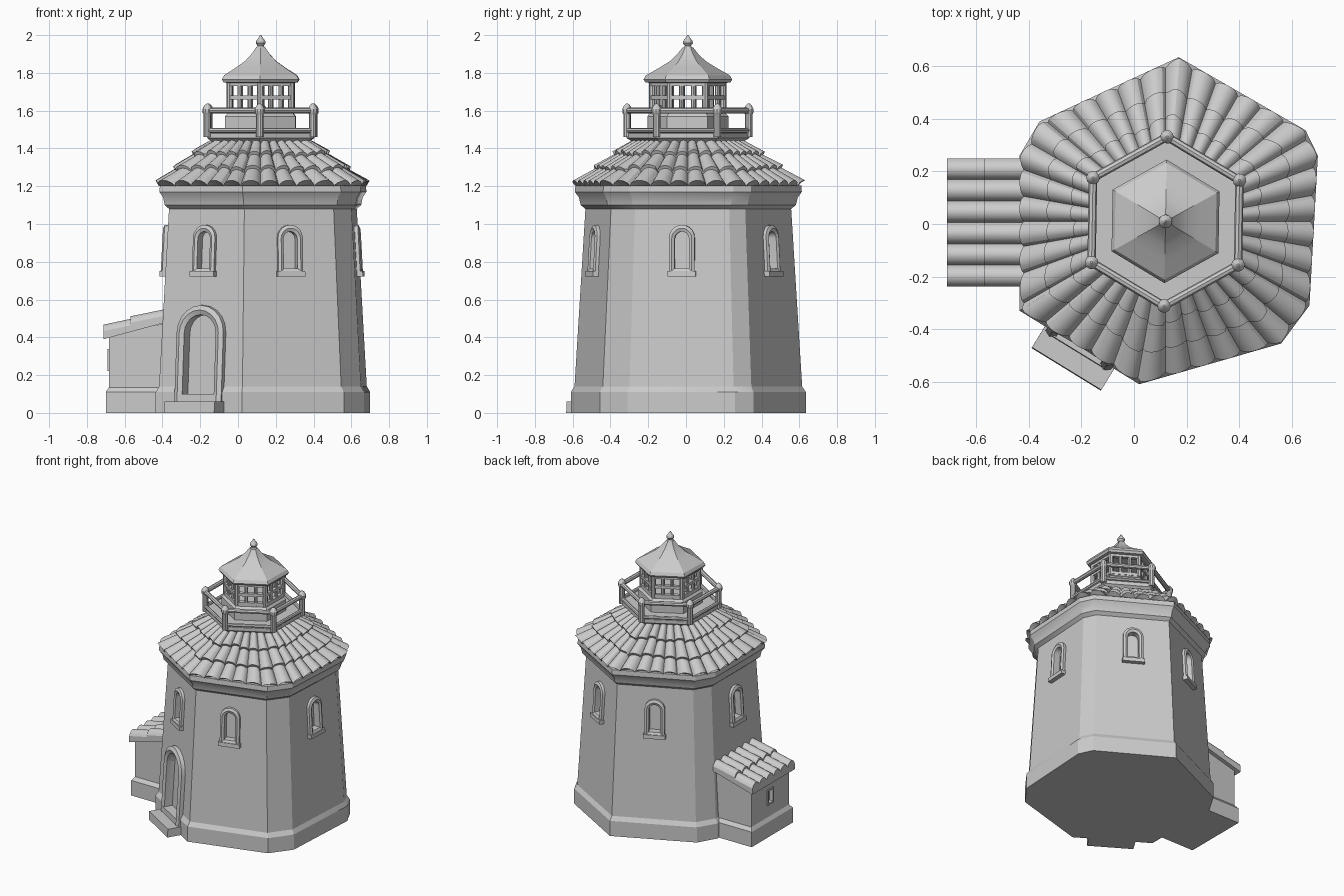
import bpy, bmesh, math, random
from mathutils import Vector

if "Cube" in bpy.data.objects:
    bpy.data.objects.remove(bpy.data.objects["Cube"])

random.seed(4)
C = Vector((0.13, 0.01))
FOOT = [Vector(p) for p in ((-.436, -.33), (.02, -.61), (.56, -.455), (.668, -.31), (.70, .26),
                            (.653, .357), (.17, .635), (-.36, .39), (-.436, .26))]
LC = Vector((0.12, 0.01))  # lantern centre


def mesh(name, verts, faces):
    me = bpy.data.meshes.new(name)
    me.from_pydata([tuple(v) for v in verts], [], faces)
    bm = bmesh.new()
    bm.from_mesh(me)
    bmesh.ops.recalc_face_normals(bm, faces=bm.faces)
    bm.to_mesh(me)
    bm.free()
    ob = bpy.data.objects.new(name, me)
    bpy.context.collection.objects.link(ob)
    return ob


def loft(name, rings, closed=False):
    """Skin equal-length rings; capped at both ends unless closed into a loop."""
    n, m = len(rings[0]), len(rings)
    faces = []
    for i in range(m if closed else m - 1):
        a, b = i * n, (i + 1) % m * n
        faces += [(a + j, a + (j + 1) % n, b + (j + 1) % n, b + j) for j in range(n)]
    if not closed:
        faces += [tuple(range(n)), tuple(range((m - 1) * n, m * n))]
    return mesh(name, [v for r in rings for v in r], faces)


def box(name, x0, x1, y0, y1, z0, z1):
    return loft(name, [[(x0, y0, z), (x1, y0, z), (x1, y1, z), (x0, y1, z)] for z in (z0, z1)])


def ngon(r, z, n=6, c=LC):
    off = math.radians(29)
    return [Vector((c.x + r * math.cos(off + i * math.tau / n),
                    c.y + r * math.sin(off + i * math.tau / n), z)) for i in range(n)]


def lathe(name, prof, n=6, c=LC):
    return loft(name, [ngon(r, z, n, c) for r, z in prof])


def bar(name, a, b, r, n=8):
    d = (b - a).normalized()
    s = d.orthogonal().normalized()
    t = d.cross(s)
    ring = [s * r * math.cos(i * math.tau / n) + t * r * math.sin(i * math.tau / n) for i in range(n)]
    return loft(name, [[p + v for v in ring] for p in (a, b)])


def foot(k, z):
    return [Vector((*(C + (p - C) * k), z)) for p in FOOT]


def wall_k(z):
    return .965 - (z - .14) * .09 / .94


def wall_map(i):
    """Map (along, height, outward) onto the leaning wall between foot corners i and i+1."""
    a, b = FOOT[i], FOOT[(i + 1) % 9]
    mid, d = (a + b) / 2, (b - a).normalized()
    nrm = Vector((d.y, -d.x))
    return lambda u, z, o: Vector((*(C + (mid - C) * wall_k(z) + d * u + nrm * o), z))


def arch(hw, z0, top, n=10):
    zc = top - hw
    return [(-hw, z0), (hw, z0)] + [(hw * math.cos(math.pi * i / n), zc + hw * math.sin(math.pi * i / n))
                                    for i in range(n + 1)]


def cut(target, cutter):
    m = target.modifiers.new("cut", 'BOOLEAN')
    m.operation, m.object, m.solver = 'DIFFERENCE', cutter, 'EXACT'
    cutter.hide_render = True
    cutter.display_type = 'WIRE'


# Tapered tower with plinth and flared cornice
tower = loft("tower_body", [foot(k, z) for k, z in (
    (1, 0), (1, .11), (.968, .14), (.875, 1.08), (.915, 1.10), (.93, 1.14), (.965, 1.17), (.96, 1.205))])


def opening(name, i, outer, inner, proud, depth):
    f = wall_map(i)
    put = lambda prof, o: [f(u, z, o) for u, z in prof]
    cut(tower, loft(name + "_cutter", [put(inner, -depth), put(inner, .1)]))
    mid = [((a[0] + b[0]) / 2, (a[1] + b[1]) / 2) for a, b in zip(outer, inner)]
    loft(name + "_frame", [put(outer, -.02), put(outer, proud * .7), put(mid, proud),
                           put(inner, proud * .7), put(inner, -.02)], True)
    return f


def wall_block(name, f, hw, z0, z1, o0, o1):
    loft(name, [[f(-hw, z, o0), f(hw, z, o0), f(hw, z, o1), f(-hw, z, o1)] for z in (z0, z1)])


# Arched windows, one per main wall
for w, i in enumerate((0, 1, 3, 5, 6, 8)):
    f = opening(f"window_{w}", i, arch(.068, .735, .995), arch(.038, .765, .96), .026, .03)
    wall_block(f"window_sill_{w}", f, .075, .722, .75, -.02, .032)

# Door surround and steps
f = opening("door", 0, arch(.145, .05, .57), arch(.098, .055, .52), .04, .03)
wall_block("door_step", f, .155, 0, .06, -.04, .11)
wall_block("door_threshold", f, .115, .05, .1, -.04, .035)


# Tiled main roof
def ray(poly, c, th):
    d = Vector((math.cos(th), math.sin(th)))
    for a, b in zip(poly, poly[1:] + poly[:1]):
        a, e = a - c, b - a
        den = d.x * e.y - d.y * e.x
        if abs(den) > 1e-9:
            s = (a.x * e.y - a.y * e.x) / den
            t = (a.x * d.y - a.y * d.x) / den
            if s > 0 and -1e-6 <= t <= 1 + 1e-6:
                return d * s
    return d * .5


RIBS, SUB = 36, 8
eave = [C + (p - C) * .955 for p in FOOT]
crown = [v.xy for v in ngon(.28, 0)]
jit = [random.uniform(-.03, .03) for _ in range(RIBS * 3)]
rings = [[] for _ in range(7)]
rings[0] = []
for s in range(RIBS * SUB):
    th = s * math.tau / (RIBS * SUB)
    lo, hi = ray(eave, LC, th), ray(crown, LC, th)
    rib = s // SUB
    hump = math.sin(math.pi * (s % SUB) / SUB) ** .6 if s % SUB else 0
    rings[0].append((*(LC + lo * .9), 1.185))
    for row in range(3):
        for e in (0, 1):
            t = (row + e) / 3
            if 0 < t < 1:
                t += jit[rib + RIBS * (row + e - 1)]
            lift = (.022, .002)[e] + .036 * hump * (1 - .35 * t)
            p = LC + lo.lerp(hi, t)
            p += lo.normalized() * lift * .45
            rings[1 + row * 2 + e].append((p.x, p.y, 1.185 + .245 * t + lift * .8))
loft("tiled_roof", rings)

# Gallery deck and railing
lathe("gallery_deck", [(.27, 1.40), (.30, 1.44), (.325, 1.455), (.325, 1.48), (.31, 1.49)])
low, high = ngon(.322, 1.495), ngon(.322, 1.6)
for i in range(6):
    j = (i + 1) % 6
    bar(f"lower_rail_{i}", low[i], low[j], .013)
    bar(f"upper_rail_{i}", high[i], high[j], .016)
    lathe(f"railing_post_{i}", [(.02, 1.46), (.02, 1.58), (.026, 1.59), (.026, 1.61), (.016, 1.628), (.004, 1.638)],
          10, low[i].xy)

# Lantern base and open lattice
lathe("lantern_base", [(.215, 1.47), (.215, 1.57), (.2, 1.585), (.2, 1.605)])


def hex_ring(name, r, w, z0, z1):
    loft(name, [ngon(r, z0), ngon(r, z1), ngon(r - w, z1), ngon(r - w, z0)], True)


for n, (z0, z1) in enumerate(((1.595, 1.615), (1.66, 1.68), (1.73, 1.765))):
    hex_ring(f"lantern_ring_{n}", .203, .032, z0, z1)
a, b = ngon(.188, 1.59), ngon(.188, 1.75)
for i in range(6):
    j = (i + 1) % 6
    for q in range(3):
        t = q / 3
        bar(f"lantern_bar_{i}_{q}", a[i].lerp(a[j], t), b[i].lerp(b[j], t), .012 if q else .017)

# Lantern roof and finial
lathe("lantern_roof", [(.19, 1.745), (.225, 1.75), (.235, 1.765), (.222, 1.787), (.15, 1.828),
                       (.095, 1.862), (.055, 1.90), (.028, 1.935)])
lathe("finial", [(.018, 1.92), (.022, 1.935), (.016, 1.943), (.026, 1.957), (.025, 1.968), (.012, 1.985), (.003, 2.0)], 12)

# Side annex with a small window
annex = loft("annex_body", [[(x, y0, z), (-.36, y0, z + s), (-.36, y1, z + s), (x, y1, z)] for x, y0, y1, z, s in (
    (-.70, -.232, .242, 0, 0), (-.70, -.232, .242, .11, 0), (-.683, -.212, .222, .135, 0),
    (-.683, -.212, .222, .41, .07))])
cut(annex, box("annex_window_cutter", -.8, -.66, -.02, .03, .235, .325))
rect = lambda h, v, x: [(x, .005 - h, .28 - v), (x, .005 + h, .28 - v), (x, .005 + h, .28 + v), (x, .005 - h, .28 + v)]
loft("annex_window_frame", [rect(.037, .057, -.67), rect(.037, .057, -.69), rect(.025, .045, -.69),
                            rect(.025, .045, -.67)], True)

# Annex roof with half-round tile ribs
rings = []
for x, lift in ((-.712, .008), (-.57, 0), (-.57, .014), (-.36, .0)):
    z = .39 + (x + .712) * .27
    ring = [(x, -.238, z), (x, .25, z)]
    for s in range(49):
        w = abs(math.sin(math.pi * s / 8)) ** .6
        ring.append((x, .25 - .488 * s / 48, z + .035 + lift + .034 * w))
    rings.append(ring)
loft("annex_roof", rings)

# Smooth rounded parts, keep edges crisp
obs = [o for o in bpy.context.scene.objects if o.type == 'MESH']
for o in obs:
    o.select_set(not o.hide_render)
bpy.context.view_layer.objects.active = tower
bpy.ops.object.shade_smooth_by_angle(angle=math.radians(25))
